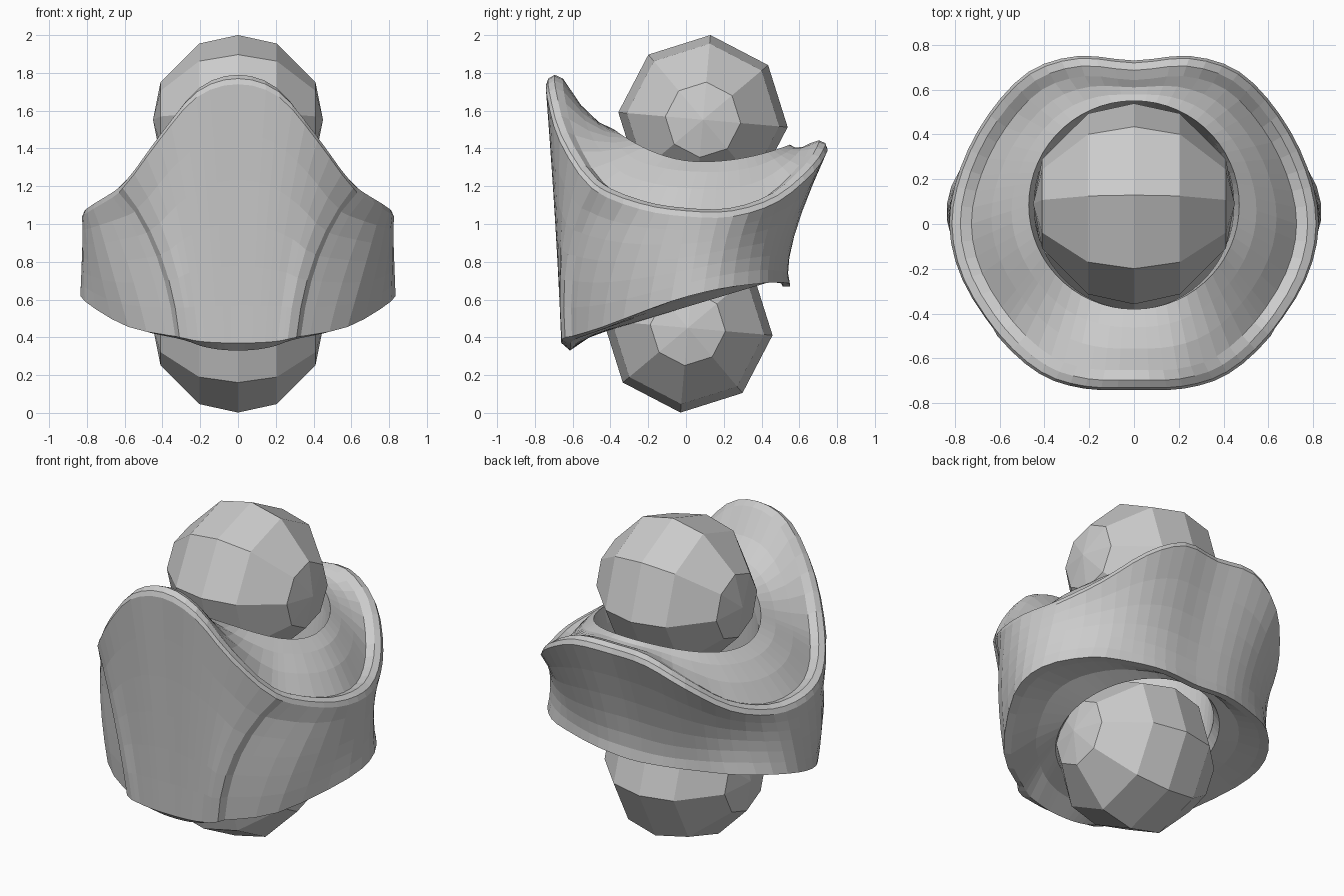
import bpy, bmesh, math

if "Cube" in bpy.data.objects:
    bpy.data.objects.remove(bpy.data.objects["Cube"])

# control columns from front centre (0) to back centre (10), right half: x, y, z
TOP = [(0, -.74, 1.74), (.22, -.735, 1.67), (.42, -.67, 1.44), (.61, -.50, 1.19),
       (.77, -.25, 1.08), (.825, 0, 1.04), (.775, .25, 1.04), (.65, .49, 1.12),
       (.47, .68, 1.28), (.25, .75, 1.39), (0, .73, 1.39)]
MID = [(0, -.69, 1.0), (.15, -.69, .98), (.29, -.67, .92), (.41, -.625, .84),
       (.69, -.38, .80), (.82, -.04, .82), (.785, .20, .86), (.60, .415, .90),
       (.425, .525, .92), (.23, .57, .93), (0, .565, .93)]
BOT = [(0, -.66, .37), (.11, -.66, .372), (.21, -.655, .38), (.31, -.64, .40),
       (.59, -.45, .455), (.81, -.08, .59), (.815, .17, .655), (.645, .39, .685),
       (.43, .49, .69), (.22, .545, .685), (0, .55, .67)]


def ctrl(row, i):
    if i < 0:
        x, y, z = row[-i]
        return (-x, y, z)
    if i > 10:
        x, y, z = row[20 - i]
        return (-x, y, z)
    return row[i]


def along(row, u):
    """Catmull-Rom curve through the control columns."""
    i = min(int(u), 9)
    t = u - i
    p = [ctrl(row, i + k) for k in (-1, 0, 1, 2)]
    return [0.5 * (2 * b + (c - a) * t + (2 * a - 5 * b + 4 * c - d) * t * t
                   + (3 * b - a - 3 * c + d) * t ** 3) for a, b, c, d in zip(*p)]


def lerp(a, b, t):
    return [p + (q - p) * t for p, q in zip(a, b)]


def column(u):
    """Closed cross-section of the shell at column u."""
    top, mid, bot = (along(r, u) for r in (TOP, MID, BOT))
    # step beside the front plate, fading out toward the side and the rim
    step = 0 if u <= 3 or u >= 5 else 0.03 * (1 - max(0, u - 3.15) / 1.85)
    a = math.radians(18 * u)
    sn, cs = math.sin(a), -math.cos(a)
    front, back = max(0, -cs) ** 2, max(0, cs) ** 2
    hole = [.47 * sn, .085 + .465 * cs, 1.33 + .17 * front + .09 * back]
    low_y = .03 + .45 * cs
    low = [.465 * sn, low_y, .56 + .3 * low_y]
    pts = []
    for k in range(7):
        t = k / 6
        w = ((1 - t) * (1 - 2 * t), 4 * t * (1 - t), t * (2 * t - 1))
        x, y, z = (w[0] * b + w[1] * m + w[2] * c for b, m, c in zip(bot, mid, top))
        s = 1 - step * (.3 if k == 6 else 1)
        pts.append([x * s, y * s, z])
    # rounded upper lip, then shoulder rising or falling to the neck hole
    x, y, z = top
    pts.append([x * .985, y * .985, z + .03])
    pts.append([x * .94, y * .94, z + .045 + .005 * front])
    inner = [x * .88, y * .88, z + .03]
    pts.append(inner)
    for t in (.35, .7):
        p = lerp(inner, hole, t)
        p[2] += (.03 - .08 * front - .05 * back) * 4 * t * (1 - t)
        pts.append(p)
    pts.append(hole)
    # inner tube and recessed underside
    pts.append([hole[0] * .95, hole[1], hole[2] - .1])
    pts.append([low[0] * .93, low[1] * .93, low[2] + .05])
    pts.append(low)
    x, y, z = bot
    lip = [x * .93, y * .93, z - .04 * front]
    p = lerp(lip, low, .5)
    p[2] += .015
    pts.append(p)
    pts.append(lip)
    return pts


def make(name, bm):
    bmesh.ops.recalc_face_normals(bm, faces=bm.faces[:])
    me = bpy.data.meshes.new(name)
    bm.to_mesh(me)
    bm.free()
    ob = bpy.data.objects.new(name, me)
    bpy.context.collection.objects.link(ob)
    return ob


# faceted body shell: both halves lofted into a closed ring
us = sorted([k / 3 for k in range(31)] + [3.15])
cols = [column(u) for u in us]
cols += [[(-x, y, z) for x, y, z in c] for c in cols[-2:0:-1]]
bm = bmesh.new()
rings = [[bm.verts.new(p) for p in c] for c in cols]
n, m = len(rings), len(rings[0])
for i in range(n):
    a, b = rings[i], rings[(i + 1) % n]
    for j in range(m):
        k = (j + 1) % m
        bm.faces.new((a[j], b[j], b[k], a[k]))
make("body_shell", bm)


# low-poly joint balls with poles on the x axis
def ball(name, cy, cz):
    bm = bmesh.new()
    rows = []
    for x, r in ((-.41, .2), (-.205, .405), (0, .45), (.205, .405), (.41, .2)):
        rows.append([bm.verts.new((x, cy + r * math.cos(math.radians(45 * k - 5)),
                                   cz + r * math.sin(math.radians(45 * k - 5))))
                     for k in range(8)])
    for a, b in zip(rows, rows[1:]):
        for k in range(8):
            j = (k + 1) % 8
            bm.faces.new((a[k], b[k], b[j], a[j]))
    for row, x in ((rows[0], -.45), (rows[-1], .45)):
        pole = bm.verts.new((x, cy, cz))
        for k in range(8):
            bm.faces.new((row[k], row[(k + 1) % 8], pole))
    make(name, bm)


ball("upper_joint_ball", .09, 1.552)
ball("lower_joint_ball", .01, .45)
